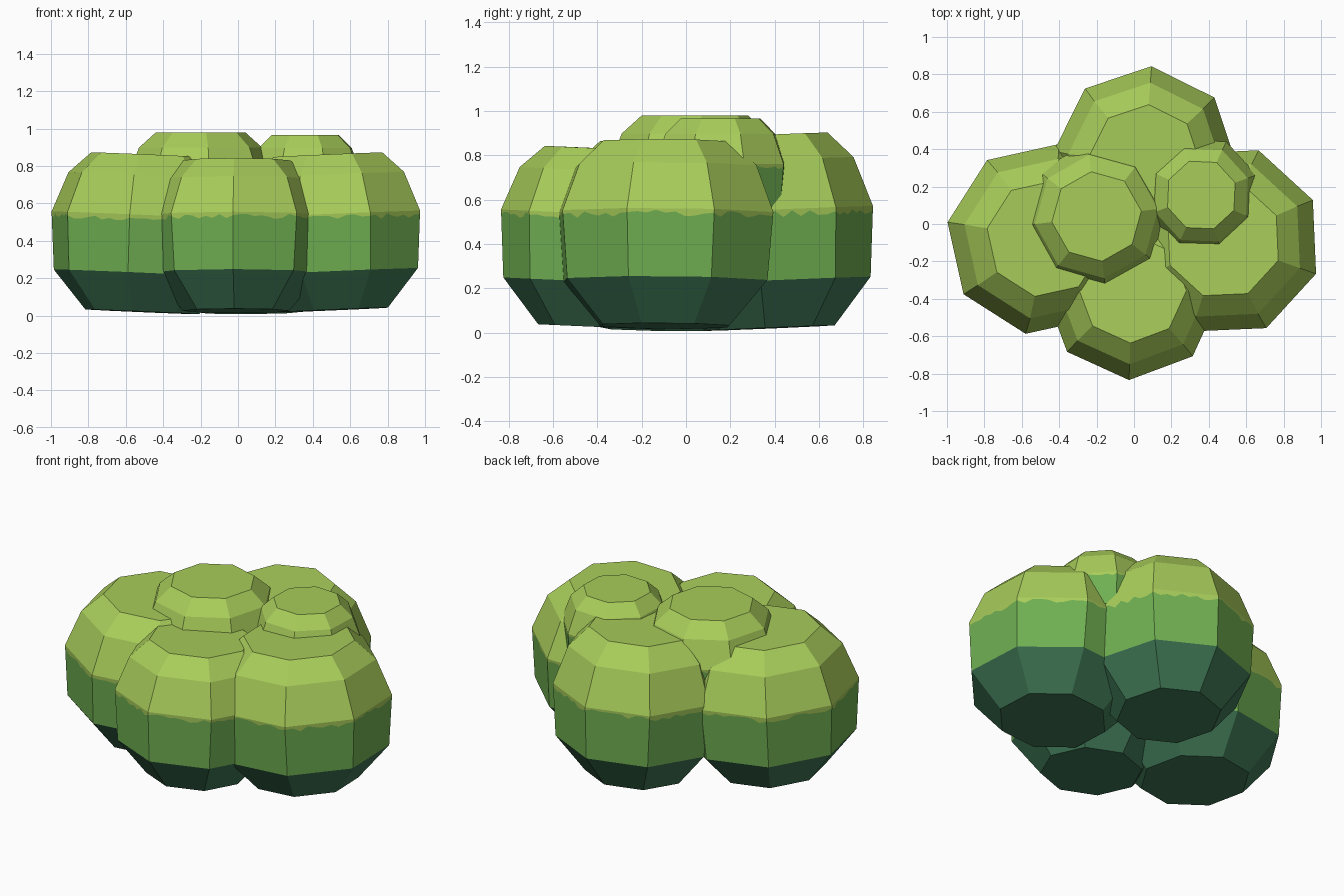
import bpy, bmesh, math, random
from mathutils import Vector, Matrix

if "Cube" in bpy.data.objects:
    bpy.data.objects.remove(bpy.data.objects["Cube"])

random.seed(4)


def material(name, rgb):
    m = bpy.data.materials.new(name)
    m.diffuse_color = (*rgb, 1)
    m.use_nodes = True
    m.node_tree.nodes["Principled BSDF"].inputs["Base Color"].default_value = m.diffuse_color
    return m


MATS = [material("sunlit_leaf", (0.392, 0.610, 0.102)),
        material("mid_leaf", (0.162, 0.434, 0.084)),
        material("deep_leaf", (0.051, 0.188, 0.093))]
SIDES = 8


def clump(name, x, y, r, phase, bottom, middle, top, tilt=0.0):
    """Eight-sided leaf clump: flat top and bottom, ragged colour edge under its widest ring."""
    up, down = top - middle, middle - bottom
    profile = [(0.60, -down), (0.95, -0.6 * down), (1.0, 0),
               (0.84, 0.66 * up), (0.61, up)]
    bm = bmesh.new()
    rings = []
    for k, z in profile:
        rings.append([bm.verts.new((r * k * math.cos(a), r * k * math.sin(a), z))
                      for a in (math.radians(phase + 360 / SIDES * i) for i in range(SIDES))])

    def face(verts, mat):
        bm.faces.new(verts).material_index = mat

    face(rings[0][::-1], 2)
    face(rings[4], 0)
    # ragged points where each corner edge changes colour
    corner = [bm.verts.new(rings[2][i].co.lerp(rings[1][i].co, 0.06)) for i in range(SIDES)]
    for i in range(SIDES):
        j = (i + 1) % SIDES
        face([rings[0][i], rings[0][j], rings[1][j], rings[1][i]], 2)
        for n in (2, 3):
            face([rings[n][i], rings[n][j], rings[n + 1][j], rings[n + 1][i]], 0)
        # side panel split by a ragged line
        rag = [corner[i]]
        for s in range(1, 9):
            t = s / 9
            hi = rings[2][i].co.lerp(rings[2][j].co, t)
            lo = rings[1][i].co.lerp(rings[1][j].co, t)
            rag.append(bm.verts.new(hi.lerp(lo, random.uniform(0.02, 0.12))))
        rag.append(corner[j])
        face(rag + [rings[2][j], rings[2][i]], 0)
        face([rings[1][i], rings[1][j]] + rag[::-1], 1)
    # lean the clump towards the middle of the bush
    if tilt:
        axis = Vector((y, -x, 0)).normalized()
        bm.transform(Matrix.Rotation(math.radians(-tilt), 4, axis)
                     if (Matrix.Rotation(math.radians(-tilt), 3, axis) @ Vector((x, y, 0))).z > 0
                     else Matrix.Rotation(math.radians(tilt), 4, axis))
    bmesh.ops.recalc_face_normals(bm, faces=bm.faces)
    me = bpy.data.meshes.new(name)
    bm.to_mesh(me)
    bm.free()
    for m in MATS:
        me.materials.append(m)
    ob = bpy.data.objects.new(name, me)
    ob.location = (x, y, middle)
    bpy.context.collection.objects.link(ob)


# four large clumps on the ground
clump("left_clump", -0.49, -0.08, 0.515, 35, 0.02, 0.535, 0.86, 2.5)
clump("right_clump", 0.49, -0.09, 0.515, 25, 0.03, 0.54, 0.86, 2.5)
clump("back_clump", 0.06, 0.355, 0.49, 86, 0.02, 0.55, 0.89, 2.5)
clump("front_clump", -0.01, -0.36, 0.475, 43, 0.025, 0.535, 0.83, 2.5)
# two small clumps on top
clump("upper_left_clump", -0.2, 0.04, 0.395, 7, 0.36, 0.74, 0.98)
clump("upper_right_clump", 0.36, 0.155, 0.315, 20, 0.44, 0.76, 0.965)
